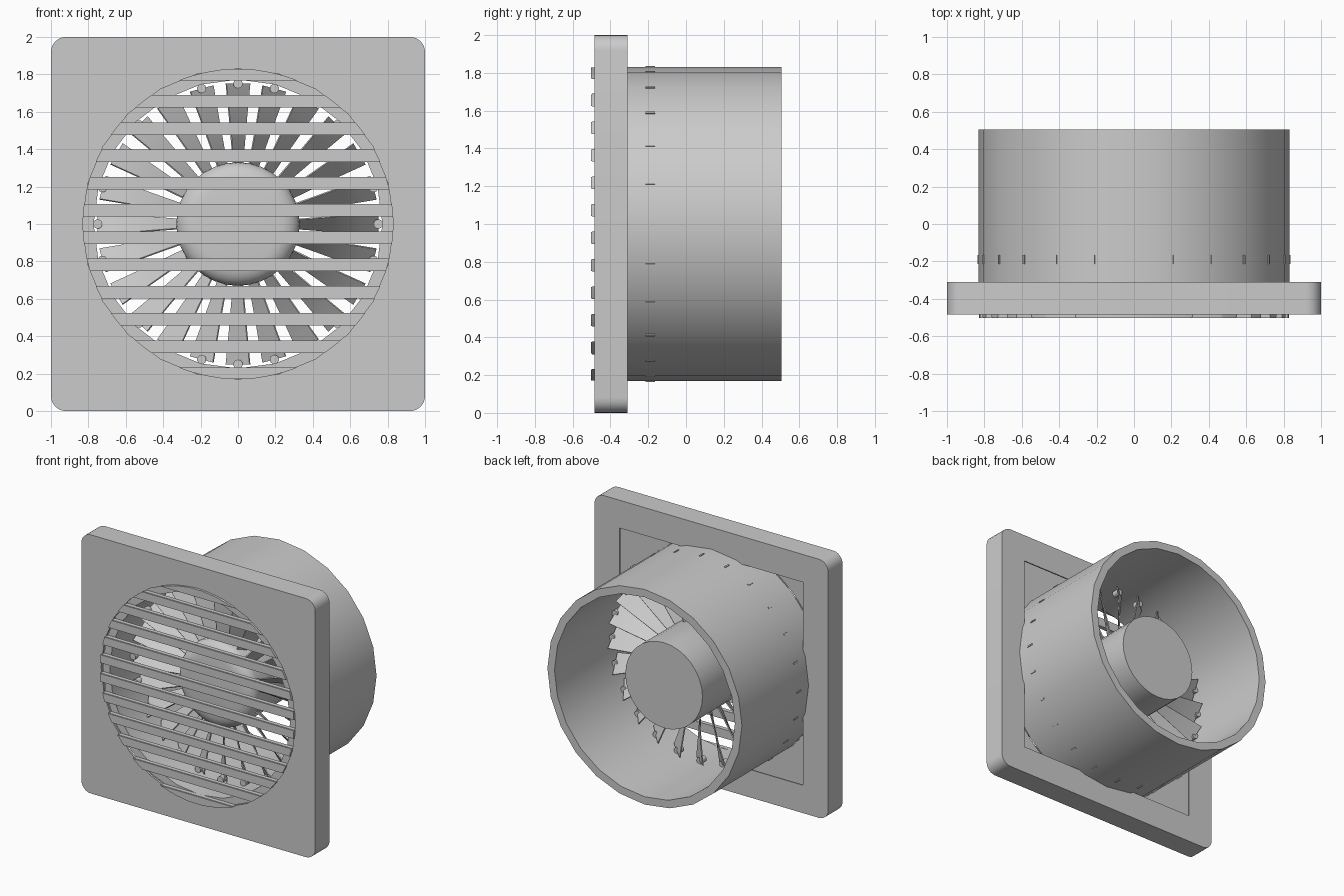
import bpy, bmesh
from math import sin, cos, pi, sqrt, radians
from mathutils import Vector, Matrix

if "Cube" in bpy.data.objects:
    bpy.data.objects.remove(bpy.data.objects["Cube"])

CZ = 1.0  # height of the fan axis


def add_mesh(name, bm, smooth=False):
    bmesh.ops.recalc_face_normals(bm, faces=bm.faces)
    me = bpy.data.meshes.new(name)
    bm.to_mesh(me)
    bm.free()
    ob = bpy.data.objects.new(name, me)
    bpy.context.collection.objects.link(ob)
    if smooth:
        bpy.ops.object.select_all(action='DESELECT')
        ob.select_set(True)
        bpy.context.view_layer.objects.active = ob
        bpy.ops.object.shade_smooth_by_angle(angle=radians(35))
    return ob


def slab(name, loops, y0, y1):
    """Extrude filled outlines, drawn as (x, z) about the axis, from y0 to y1."""
    cu = bpy.data.curves.new(name, 'CURVE')
    cu.dimensions = '2D'
    cu.fill_mode = 'BOTH'
    cu.extrude = (y1 - y0) / 2
    for pts in loops:
        sp = cu.splines.new('POLY')
        sp.points.add(len(pts) - 1)
        for p, (x, z) in zip(sp.points, pts):
            p.co = (x, z, 0, 1)
        sp.use_cyclic_u = True
    tmp = bpy.data.objects.new(name + "_tmp", cu)
    bpy.context.collection.objects.link(tmp)
    dg = bpy.context.evaluated_depsgraph_get()
    me = bpy.data.meshes.new_from_object(tmp.evaluated_get(dg))
    bm = bmesh.new()
    bm.from_mesh(me)
    bpy.data.objects.remove(tmp)
    bpy.data.meshes.remove(me)
    bmesh.ops.remove_doubles(bm, verts=bm.verts, dist=1e-5)
    bm.transform(Matrix.Translation((0, (y0 + y1) / 2, CZ)) @ Matrix.Rotation(pi / 2, 4, 'X'))
    return add_mesh(name, bm, True)


def lathe(name, profile, n, closed):
    """Revolve (radius, y) points about the fan axis."""
    bm = bmesh.new()
    vs = [bm.verts.new((r, y, CZ)) for r, y in profile]
    pairs = list(zip(vs, vs[1:])) + ([(vs[-1], vs[0])] if closed else [])
    es = [bm.edges.new(p) for p in pairs]
    bmesh.ops.spin(bm, geom=vs + es, cent=(0, 0, CZ), axis=(0, 1, 0),
                   angle=2 * pi, steps=n, use_duplicate=False)
    bmesh.ops.remove_doubles(bm, verts=bm.verts, dist=1e-4)
    return add_mesh(name, bm, True)


def arc(cx, cz, r, a0, a1, n):
    return [(cx + r * cos(a0 + (a1 - a0) * i / n), cz + r * sin(a0 + (a1 - a0) * i / n))
            for i in range(n + 1)]


def rounded_square(half, rad):
    pts, m = [], half - rad
    for k, (sx, sz) in enumerate([(1, 1), (-1, 1), (-1, -1), (1, -1)]):
        pts += arc(sx * m, sz * m, rad, k * pi / 2, (k + 1) * pi / 2, 6)
    return pts


# Hollow square face plate: front with a round opening, back with a square one
front_hole = arc(0, 0, 0.832, 0, 2 * pi, 24)[:-1]
back_hole = []
for i in range(72):
    c, s = cos(i * pi / 36), sin(i * pi / 36)
    r = max(0.805, 0.785 / max(abs(c), abs(s)))
    back_hole.append((r * c, r * s))
outer = rounded_square(1.0, 0.08)
slab("face_plate_front", [outer, front_hole], -0.485, -0.47)
slab("face_plate_sides", [outer, rounded_square(0.985, 0.065)], -0.47, -0.32)
slab("face_plate_back", [outer, back_hole], -0.32, -0.31)

# Duct tube, running through the plate to the grille
lathe("duct_tube", [(0.832, -0.465), (0.832, 0.505), (0.772, 0.505), (0.772, -0.465)], 24, True)

# Horizontal grille slats trimmed to the round opening, with a narrower front
for i in range(12):
    mid = (i - 5.5) * 0.1457
    for half, y0, y1 in ((0.031, -0.502, -0.497), (0.034, -0.497, -0.465)):
        zs = [max(-0.829, min(0.829, mid + d * half)) for d in (-1, -0.75, -0.3, 0.3, 0.75, 1)]
        right = [(sqrt(0.83 ** 2 - z * z), z) for z in zs]
        slab("grille_slat", [right + [(-x, z) for x, z in reversed(right)]], y0, y1)

# Hub with a domed nose and a flat back
dome = [(0.22 + 0.11 * sin(t * pi / 12), -0.22 - 0.08 * cos(t * pi / 12)) for t in range(7)]
lathe("fan_hub", [(0, -0.31), (0.11, -0.307)] + dome + [(0.33, 0.27), (0, 0.27)],
      32, False)

# Twisted blades, each with a tip arm reaching the duct and a pivot disc
blades, arms, pins = bmesh.new(), bmesh.new(), bmesh.new()
for k in range(24):
    rot = Matrix.Translation((0, 0, CZ)) @ Matrix.Rotation(k * pi / 12, 4, 'Y')
    rows = []
    for j in range(6):
        t = j / 5
        r = 0.315 + 0.435 * t
        pitch = radians(60 - 20 * t)
        half = 0.05 + 0.033 * t
        chord = Vector((cos(pitch), sin(pitch), 0))
        normal = Vector((-sin(pitch), cos(pitch), 0)) * 0.004
        base = Vector((0, -0.17, r))
        rows.append([blades.verts.new(rot @ (base + chord * u * half + normal * v))
                     for u, v in ((-1, -1), (1, -1), (1, 1), (-1, 1))])
    for a, b in zip(rows, rows[1:]):
        for q in range(4):
            blades.faces.new((a[q], a[(q + 1) % 4], b[(q + 1) % 4], b[q]))
    blades.faces.new(rows[0])
    blades.faces.new(rows[-1])
    bmesh.ops.create_cube(arms, size=1, matrix=rot @ Matrix.Translation((0, -0.19, 0.787))
                          @ Matrix.Diagonal((0.012, 0.05, 0.10, 1)))
    bmesh.ops.create_cone(pins, cap_ends=True, segments=12, radius1=0.025, radius2=0.025,
                          depth=0.052, matrix=rot @ Matrix.Translation((0, -0.19, 0.75))
                          @ Matrix.Rotation(pi / 2, 4, 'X'))
add_mesh("fan_blades", blades, True)
add_mesh("blade_tip_arms", arms)
add_mesh("blade_pivot_pins", pins, True)
